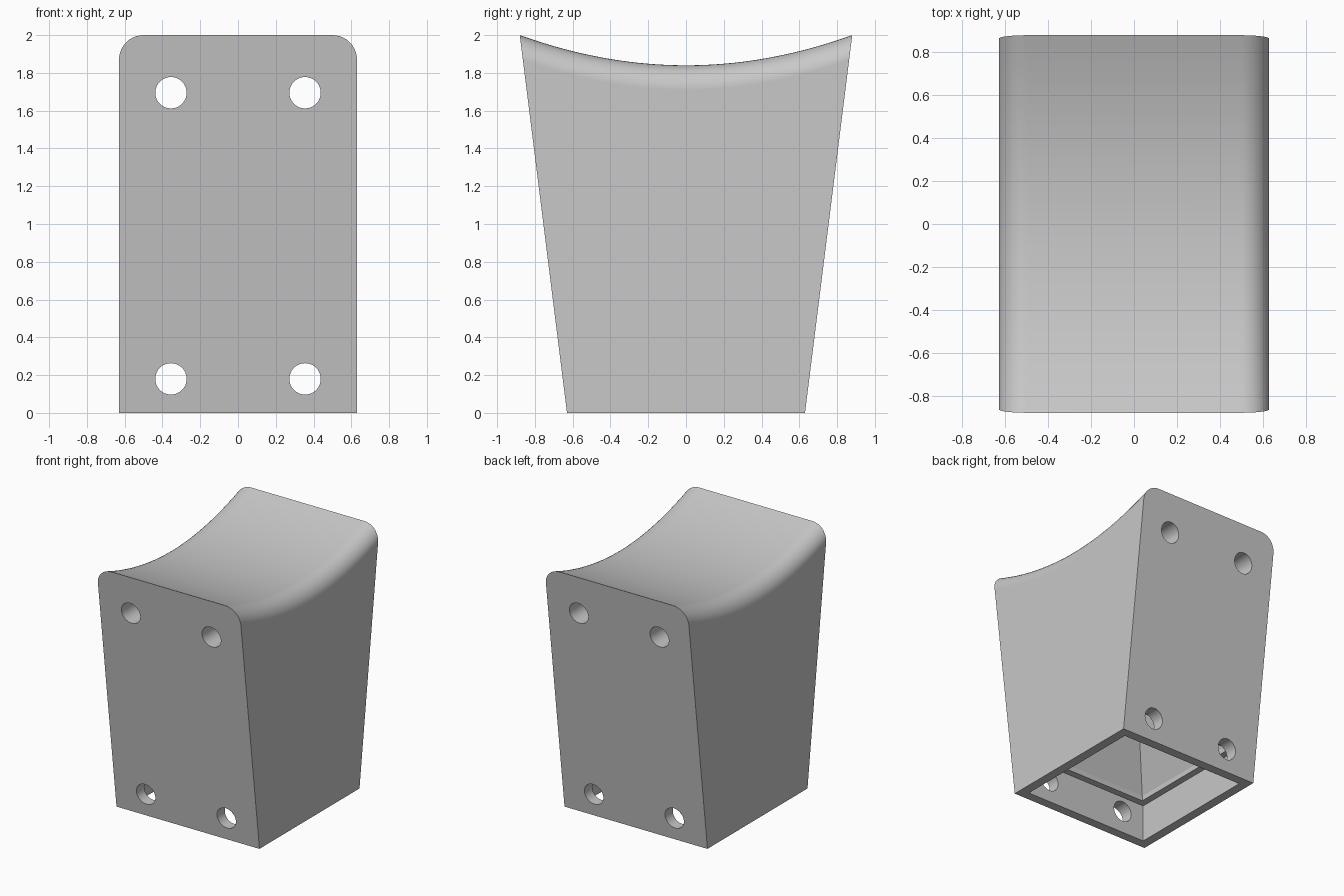
import bpy, bmesh, math
from mathutils import Matrix

default = bpy.data.objects.get("Cube")
if default:
    bpy.data.objects.remove(default, do_unlink=True)

HALF_X, BASE_Y, FLARE = 0.63, 0.63, 0.125
FILLET, SADDLE_R, LOW = 0.13, 2.5, 1.84
ROWS, STEPS = 40, 10

grey = bpy.data.materials.new("light_grey")
grey.use_nodes = True
colour = (0.58, 0.58, 0.58, 1)
grey.diffuse_color = colour
grey.node_tree.nodes["Principled BSDF"].inputs["Base Color"].default_value = colour


def finish(name, bm):
    bmesh.ops.recalc_face_normals(bm, faces=bm.faces)
    mesh = bpy.data.meshes.new(name)
    bm.to_mesh(mesh)
    bm.free()
    mesh.materials.append(grey)
    obj = bpy.data.objects.new(name, mesh)
    bpy.context.collection.objects.link(obj)
    return obj


def half_depth(z):
    return BASE_Y + FLARE * z


def saddle(y):
    return LOW + SADDLE_R - math.sqrt(SADDLE_R ** 2 - y * y)


# Flared block with a saddle top and rounded upper side edges
bm = bmesh.new()
arc = [math.radians(90 * i / STEPS) for i in range(STEPS + 1)]
right = [(HALF_X - FILLET * (1 - math.cos(a)), FILLET * (1 - math.sin(a))) for a in arc]
section = right + [(-x, drop) for x, drop in reversed(right)]
rows = []
for i in range(ROWS + 1):
    v = 2 * i / ROWS - 1
    top = saddle(v * 0.88)
    row = [bm.verts.new((HALF_X, v * BASE_Y, 0))]
    row += [bm.verts.new((x, v * half_depth(top - drop), top - drop)) for x, drop in section]
    row.append(bm.verts.new((-HALF_X, v * BASE_Y, 0)))
    rows.append(row)
for a, b in zip(rows, rows[1:]):
    for j in range(1, len(a) - 2):
        bm.faces.new((a[j], a[j + 1], b[j + 1], b[j]))
bm.faces.new(rows[0])
bm.faces.new(rows[-1])
for low, high in ((0, 1), (-1, -2)):
    bm.faces.new([r[low] for r in rows] + [r[high] for r in reversed(rows)])
bm.faces.new([r[0] for r in rows] + [r[-1] for r in reversed(rows)])
block = finish("saddle_block", bm)

# Stepped recess in the underside with a steep pyramid hollow
bm = bmesh.new()
rings = []
for half, z in ((0.555, -0.1), (0.555, 0.3), (0.5, 0.3), (0.5, 0.34), (0.005, 1.5)):
    rings.append([bm.verts.new((sx * half, sy * half, z))
                  for sx, sy in ((1, 1), (-1, 1), (-1, -1), (1, -1))])
for a, b in zip(rings, rings[1:]):
    for j in range(4):
        k = (j + 1) % 4
        bm.faces.new((a[j], a[k], b[k], b[j]))
bm.faces.new(rings[0])
bm.faces.new(rings[-1])
cutters = [finish("recess_cutter", bm)]

# Four bolt holes running front to back
for x in (-0.355, 0.355):
    for z in (0.18, 1.695):
        bm = bmesh.new()
        place = Matrix.Translation((x, 0, z)) @ Matrix.Rotation(math.pi / 2, 4, 'X')
        bmesh.ops.create_cone(bm, cap_ends=True, segments=48, radius1=0.083,
                              radius2=0.083, depth=2.4, matrix=place)
        cutters.append(finish("hole_cutter", bm))

bpy.ops.object.select_all(action='DESELECT')
bpy.context.view_layer.objects.active = block
block.select_set(True)
for cutter in cutters:
    cutter.hide_render = True
    cut = block.modifiers.new("cut", 'BOOLEAN')
    cut.operation = 'DIFFERENCE'
    cut.solver = 'EXACT'
    cut.object = cutter
    bpy.ops.object.modifier_apply(modifier=cut.name)
    bpy.data.objects.remove(cutter, do_unlink=True)

# Smooth curves, crisp edges
bpy.ops.object.shade_smooth_by_angle(angle=math.radians(20))
weighted = block.modifiers.new("weighted_normals", 'WEIGHTED_NORMAL')
weighted.keep_sharp = True
